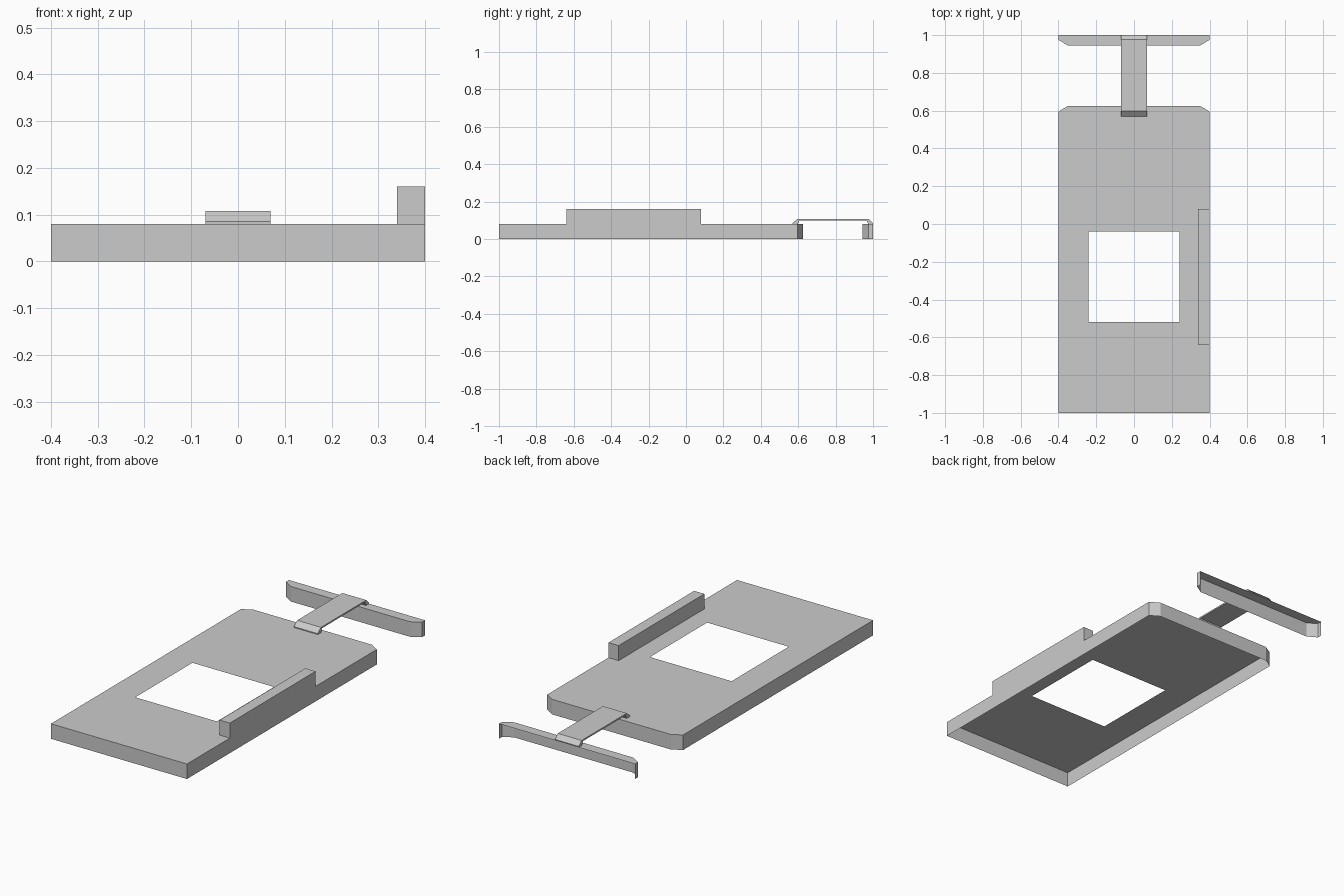
import bpy, bmesh

default = bpy.data.objects.get("Cube")
if default:
    bpy.data.objects.remove(default, do_unlink=True)

grey = bpy.data.materials.new("plain grey")
grey.use_nodes = True
colour = (0.6, 0.6, 0.6, 1)
grey.diffuse_color = colour
grey.node_tree.nodes["Principled BSDF"].inputs["Base Color"].default_value = colour

HALF = 0.4      # half width of the panel
HEIGHT = 0.08   # height of the panel skirt
FLAT = 0.35     # half width of the edge between the cut corners


def finish(name, bm):
    mesh = bpy.data.meshes.new(name)
    bm.to_mesh(mesh)
    bm.free()
    mesh.materials.append(grey)
    obj = bpy.data.objects.new(name, mesh)
    bpy.context.collection.objects.link(obj)
    return obj


def skirt(bm, outline, closed=True):
    """Drop thin walls from an outline down to the ground."""
    top = [bm.verts.new((x, y, HEIGHT)) for x, y in outline]
    low = [bm.verts.new((x, y, 0)) for x, y in outline]
    count = len(outline)
    for i in range(count if closed else count - 1):
        j = (i + 1) % count
        bm.faces.new((low[i], low[j], top[j], top[i]))
    return top


def prism(name, points, x0, x1):
    """Extrude a side profile of (y, z) points across the width."""
    bm = bmesh.new()
    face = bm.faces.new([bm.verts.new((x0, y, z)) for y, z in points])
    ext = bmesh.ops.extrude_face_region(bm, geom=[face])
    moved = [v for v in ext["geom"] if isinstance(v, bmesh.types.BMVert)]
    bmesh.ops.translate(bm, verts=moved, vec=(x1 - x0, 0, 0))
    bmesh.ops.recalc_face_normals(bm, faces=bm.faces)
    return finish(name, bm)


# Main panel: open-bottomed shell with cut back corners and a square window
bm = bmesh.new()
rim = skirt(bm, [(-HALF, -1), (HALF, -1), (HALF, 0.595), (FLAT, 0.625),
                 (-FLAT, 0.625), (-HALF, 0.595)])
window = [bm.verts.new((x, y, HEIGHT)) for x, y in
          ((-0.24, -0.52), (0.24, -0.52), (0.24, -0.04), (-0.24, -0.04))]
a, b, c, d, e, f = rim
w0, w1, w2, w3 = window
for loop in ((a, b, w1, w0), (b, c, w2, w1), (c, d, e, f, w3, w2), (f, a, w0, w3)):
    bm.faces.new(loop)
finish("main_panel", bm)

# End bar: shell open at the back and below
bm = bmesh.new()
bar_rim = skirt(bm, [(-HALF, 1), (-HALF, 0.975), (-FLAT, 0.945),
                     (FLAT, 0.945), (HALF, 0.975), (HALF, 1)], closed=False)
bm.faces.new(bar_rim)
finish("end_bar", bm)

# Raised side rail
prism("side_rail", [(-0.64, HEIGHT), (0.08, HEIGHT), (0.08, 0.16), (-0.64, 0.16)],
      0.34, HALF)

# Bridging strap with sloped feet
prism("bridge_strap", [(0.57, HEIGHT), (0.57, 0.085), (0.597, 0.108), (0.977, 0.108),
                       (1, 0.085), (1, HEIGHT), (0.975, HEIGHT), (0.965, 0.1),
                       (0.607, 0.1), (0.597, HEIGHT)], -0.07, 0.07)
